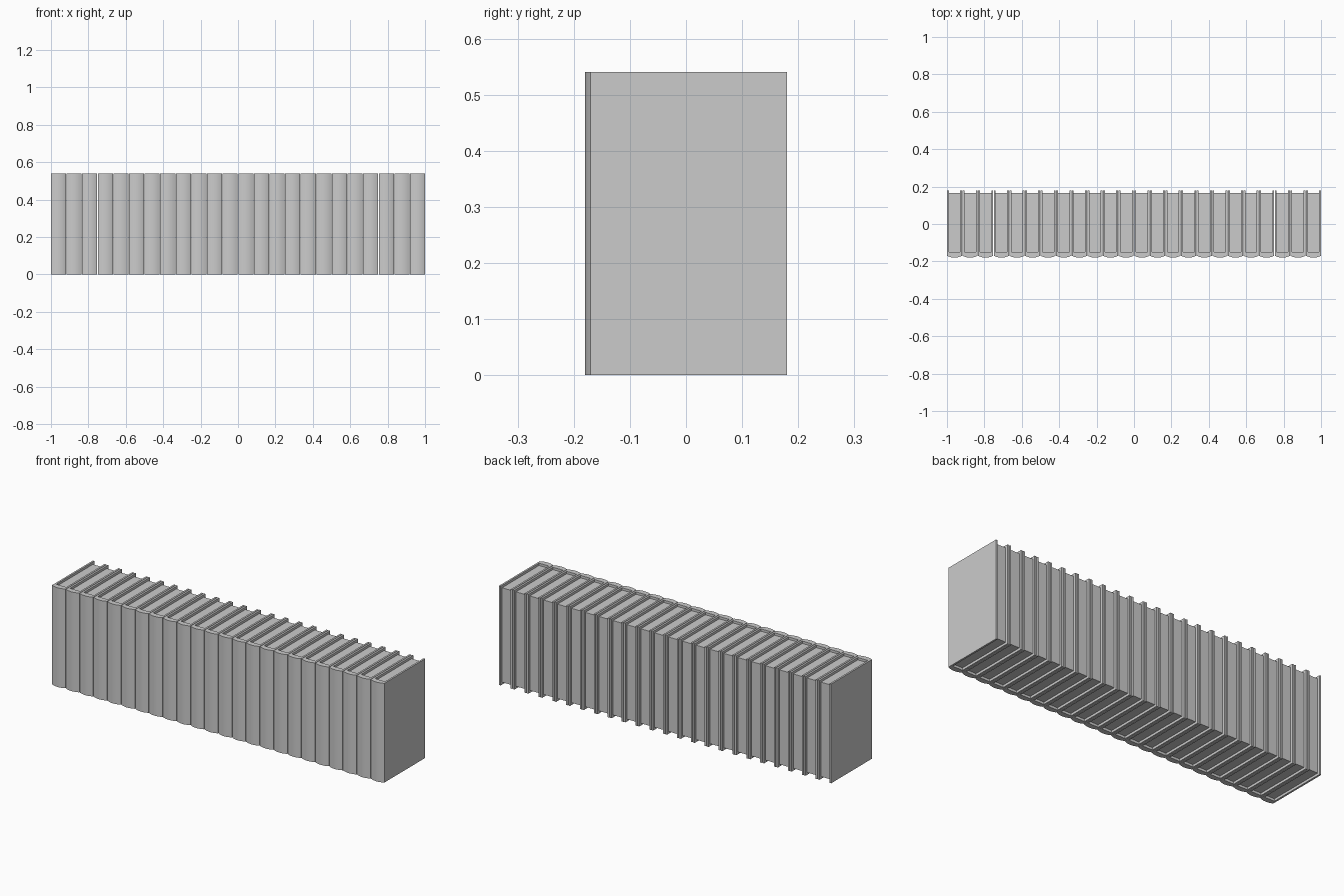
import bpy, bmesh, math

if "Cube" in bpy.data.objects:
    bpy.data.objects.remove(bpy.data.objects["Cube"])

COUNT, H = 24, 0.54
PITCH = 2 / COUNT
GAP = 0.003
W = (2 - GAP * (COUNT - 1)) / COUNT
T = 0.01            # cover board thickness
BACK, SHOULDER, FRONT = 0.18, -0.17, -0.18
INNER = -0.15       # inside face of the spine


def extruded(name, outline, z0, z1):
    bm = bmesh.new()
    base = bm.faces.new([bm.verts.new((x, y, z0)) for x, y in outline])
    top = bmesh.ops.extrude_face_region(bm, geom=[base])["geom"]
    verts = [v for v in top if isinstance(v, bmesh.types.BMVert)]
    bmesh.ops.translate(bm, verts=verts, vec=(0, 0, z1 - z0))
    bmesh.ops.recalc_face_normals(bm, faces=bm.faces)
    mesh = bpy.data.meshes.new(name)
    bm.to_mesh(mesh)
    bm.free()
    return mesh


# Cover: two boards joined by a rounded spine
h = W / 2
SEG = 8
spine = []
for i in range(SEG + 1):
    x = -h + W * i / SEG
    spine.append((x, SHOULDER + (FRONT - SHOULDER) * (1 - (x / h) ** 2)))
cover_outline = spine + [(h, BACK), (h - T, BACK), (h - T, INNER),
                         (-h + T, INNER), (-h + T, BACK), (-h, BACK)]
cover = extruded("book_cover", cover_outline, 0, H)

# Pages: block set back from the cover edges
px = h - T
pages = extruded("book_pages", [(-px, INNER), (px, INNER),
                                (px, BACK - 0.013), (-px, BACK - 0.013)],
                 0.013, H - 0.013)

# Row of identical volumes
for i in range(COUNT):
    for mesh in (cover, pages):
        ob = bpy.data.objects.new(f"{mesh.name}_{i + 1}", mesh)
        ob.location.x = -1 + W / 2 + i * (W + GAP)
        bpy.context.collection.objects.link(ob)
        bpy.context.view_layer.objects.active = ob

# Smooth the rounded spines, keep board edges sharp
bpy.ops.object.select_all(action='DESELECT')
first = bpy.data.objects["book_cover_1"]
first.select_set(True)
bpy.context.view_layer.objects.active = first
bpy.ops.object.shade_smooth_by_angle(angle=math.radians(20))
